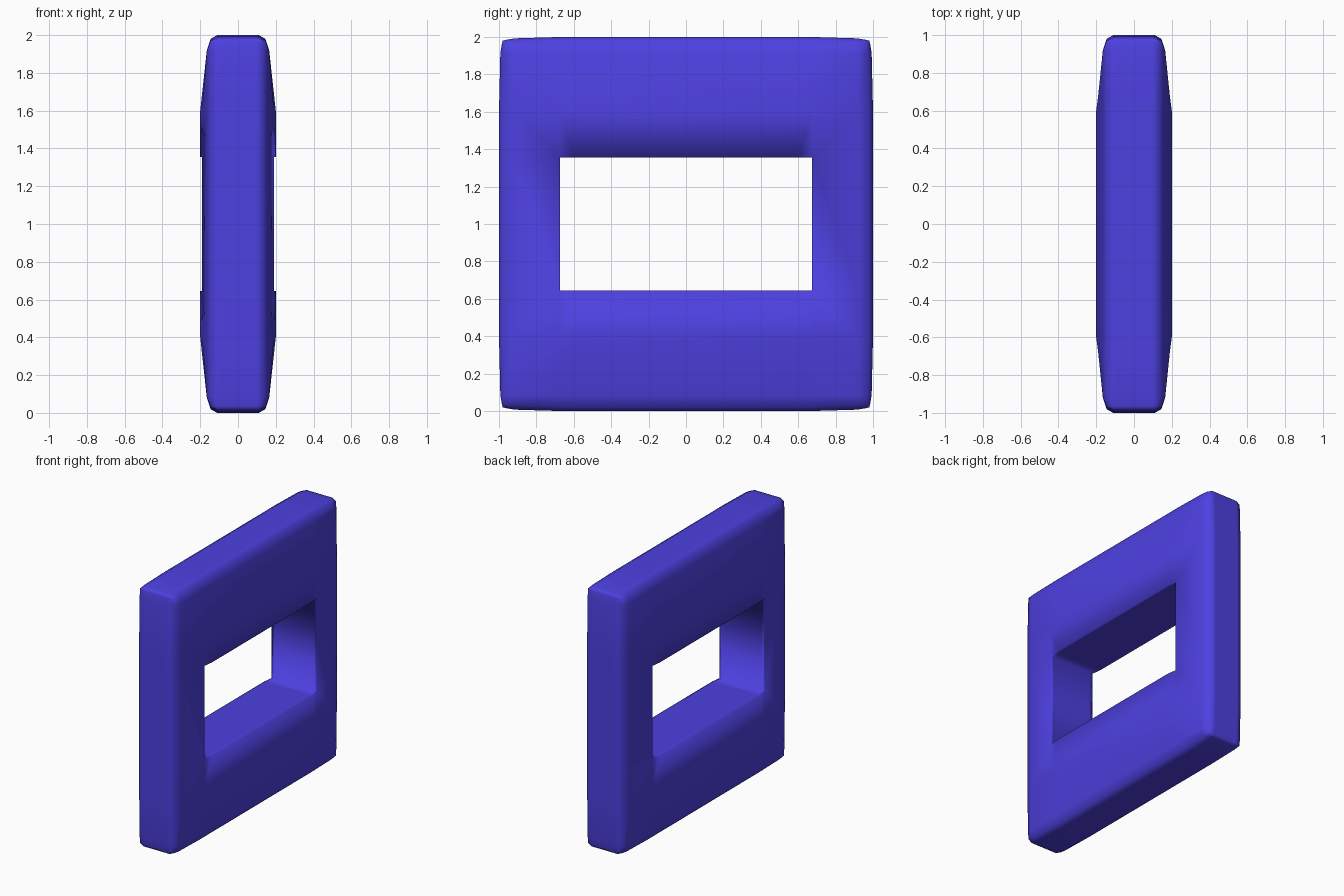
import bpy, bmesh

cube = bpy.data.objects.get("Cube")
if cube:
    bpy.data.objects.remove(cube, do_unlink=True)

# Material
blue = bpy.data.materials.new("violet blue")
color = (0.075, 0.052, 0.75, 1)
blue.diffuse_color = color
blue.use_nodes = True
blue.node_tree.nodes["Principled BSDF"].inputs["Base Color"].default_value = color

# Half thickness of the pillowed slab, by distance from its centre
DEPTH = {1: 0.11, 0.98: 0.145, 0.92: 0.165, 0.675: 0.19, 0.6: 0.2, 0.355: 0.2}
HOLE_Y, HOLE_Z = 0.675, 0.355


def both_sides(values):
    return [-v for v in values] + list(reversed(values))


ys = both_sides([1, 0.98, 0.92, HOLE_Y, 0.6])
zs = both_sides([1, 0.98, 0.92, 0.6, HOLE_Z])


def surface_point(y, z):
    """Point on the slab face, with the outer corners pulled in."""
    x = min(DEPTH[abs(y)], DEPTH[abs(z)])
    pull = 1 - 0.02 * abs(y * z) ** 12
    return (x, y * pull, z * pull)


# Face of the frame, leaving the window open
bm = bmesh.new()
grid = [[bm.verts.new(surface_point(y, z)) for z in zs] for y in ys]
for i in range(len(ys) - 1):
    for j in range(len(zs) - 1):
        cy, cz = (ys[i] + ys[i + 1]) / 2, (zs[j] + zs[j + 1]) / 2
        if abs(cy) < HOLE_Y and abs(cz) < HOLE_Z:
            continue
        a, b, c, d = grid[i][j], grid[i + 1][j], grid[i + 1][j + 1], grid[i][j + 1]
        # split along the diagonal that points away from the centre
        if cy * cz > 0:
            bm.faces.new((a, b, c))
            bm.faces.new((a, c, d))
        else:
            bm.faces.new((a, b, d))
            bm.faces.new((b, c, d))
for v in [v for v in bm.verts if not v.link_faces]:
    bm.verts.remove(v)

# Outer and window walls, down to the middle plane
for scale in (0.88, 0):
    rim = [e for e in bm.edges if e.is_boundary]
    made = bmesh.ops.extrude_edge_only(bm, edges=rim)["geom"]
    for v in made:
        if isinstance(v, bmesh.types.BMVert):
            v.co.x *= scale

for f in bm.faces:
    f.smooth = True
mesh = bpy.data.meshes.new("frame")
bm.to_mesh(mesh)
bm.free()
mesh.materials.append(blue)

frame = bpy.data.objects.new("frame", mesh)
frame.location.z = 1
bpy.context.collection.objects.link(frame)
mirror = frame.modifiers.new("other half", "MIRROR")
mirror.use_axis = (True, False, False)
